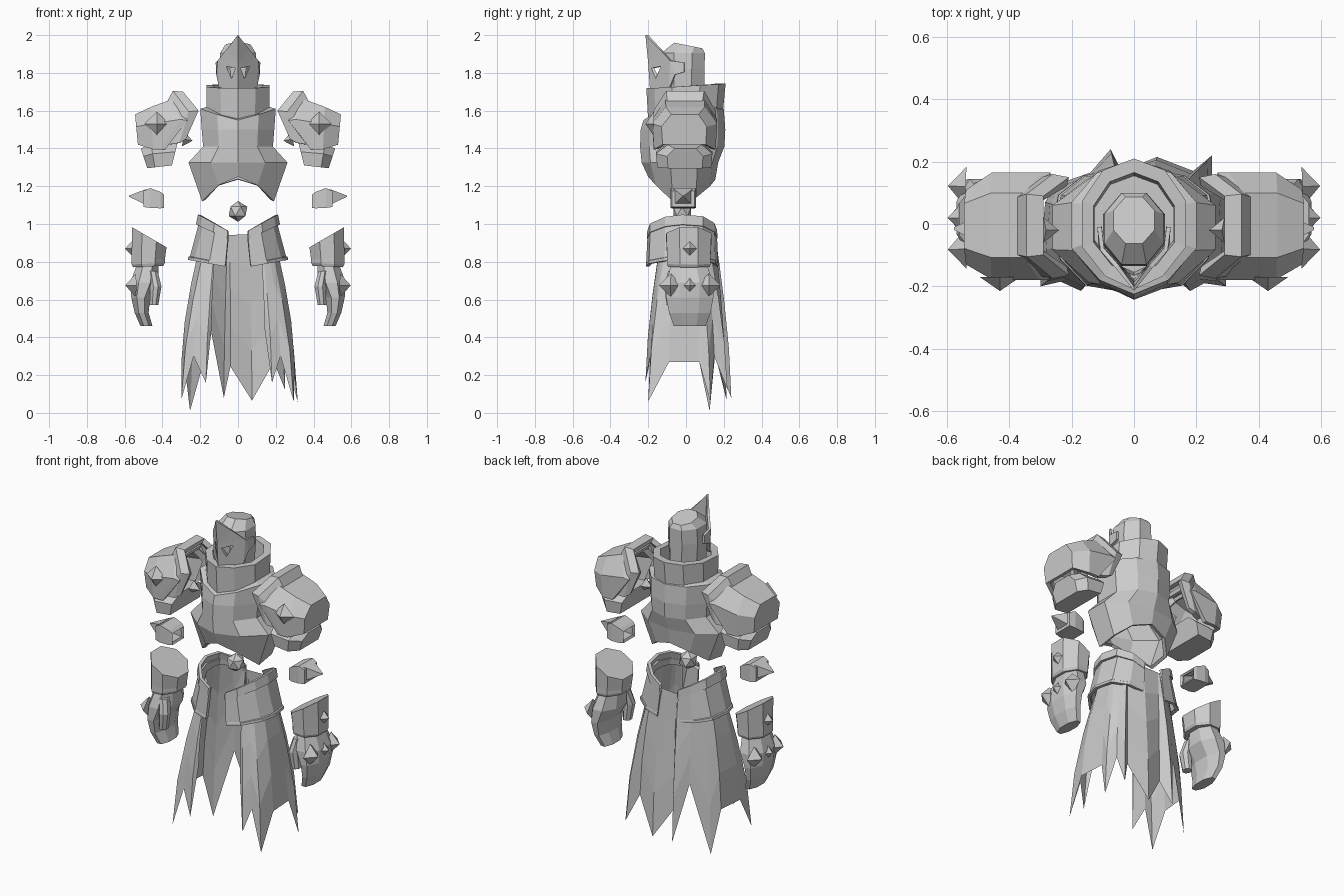
import bpy, bmesh, math
from mathutils import Vector

if "Cube" in bpy.data.objects:
    bpy.data.objects.remove(bpy.data.objects["Cube"])

steel = bpy.data.materials.new("grey_steel")
steel.diffuse_color = (0.6, 0.6, 0.6, 1)
steel.use_nodes = True
steel.node_tree.nodes["Principled BSDF"].inputs["Base Color"].default_value = steel.diffuse_color


def make(name, verts, faces, thick=0.0):
    """Mesh object from points and faces, optionally given thickness inward."""
    me = bpy.data.meshes.new(name)
    me.from_pydata(verts, [], faces)
    me.materials.append(steel)
    ob = bpy.data.objects.new(name, me)
    bpy.context.collection.objects.link(ob)
    bm = bmesh.new()
    bm.from_mesh(me)
    bmesh.ops.recalc_face_normals(bm, faces=bm.faces)
    bm.to_mesh(me)
    bm.free()
    if thick:
        mod = ob.modifiers.new("thickness", 'SOLIDIFY')
        mod.thickness = thick
        mod.offset = -1
    return ob


def loft(name, rings, cap0=True, cap1=True, closed=True, thick=0.0):
    """Skin a list of rings that have equal point counts."""
    n = len(rings[0])
    verts = [p for r in rings for p in r]
    faces = []
    for k in range(len(rings) - 1):
        for i in range(n if closed else n - 1):
            j = (i + 1) % n
            faces.append((k*n + i, k*n + j, (k+1)*n + j, (k+1)*n + i))
    if cap0:
        faces.append(tuple(range(n)))
    if cap1:
        faces.append(tuple(range((len(rings)-1)*n, len(rings)*n)))
    return make(name, verts, faces, thick)


def both(fn):
    """Run a builder for the right (+1) and left (-1) sides."""
    for s, side in ((1, "right"), (-1, "left")):
        fn(s, side)


def flip(rings, s):
    return [[(s*x, y, z) for x, y, z in r] for r in rings]


def spike(name, base, direction, r, h, s=1):
    """Four-sided pyramid stud, slightly sunk in its plate."""
    b = Vector((s*base[0], base[1], base[2]))
    d = Vector((s*direction[0], direction[1], direction[2])).normalized()
    u = Vector((0, 0, 1))
    u = (u - d*u.dot(d)).normalized()
    w = d.cross(u)
    v = [b + u*r, b + w*r, b - u*r, b - w*r, b + d*h]
    make(name, v, [(0, 1, 2, 3), (0, 1, 4), (1, 2, 4), (2, 3, 4), (3, 0, 4)])


def body_ring(z, rx, yf, yb):
    """Ten-point horizontal section with front and back ridge; z may be a list of 6."""
    zs = z if isinstance(z, (list, tuple)) else [z]*6
    half = [(0, yf), (.55*rx, .8*yf), (rx, .35*yf), (rx, .35*yb), (.6*rx, .82*yb), (0, yb)]
    right = [(x, y, h) for (x, y), h in zip(half, zs)]
    return right + [(-x, y, h) for x, y, h in right[4:0:-1]]


def oct_ring(cx, cy, rx, ry, z, slope=0.0, slope_y=0.0):
    pts = []
    for k in range(8):
        a = math.radians(22.5 + 45*k)
        dx, dy = 1.08*rx*math.cos(a), 1.08*ry*math.sin(a)
        pts.append((cx + dx, cy + dy, z + slope*dx + slope_y*dy))
    return pts


# chest armour, hollow, with an arched lower hem
loft("breastplate", [
    body_ring([1.56, 1.58, 1.62, 1.62, 1.62, 1.62], .165, -.19, .18),
    body_ring([1.55, 1.58, 1.61, 1.61, 1.61, 1.61], .2, -.225, .2),
    body_ring(1.5, .192, -.24, .208),
    body_ring(1.41, .185, -.243, .203),
    body_ring(1.325, .262, -.235, .17),
    body_ring([1.25, 1.205, 1.12, 1.14, 1.2, 1.235], .19, -.2, .155),
], cap0=False, cap1=False, thick=.02)

# standing collar with hollow inside
top = [1.72, 1.72, 1.725, 1.735, 1.74, 1.745]
loft("collar", [
    body_ring(1.54, .165, -.2, .19), body_ring(top, .167, -.21, .21),
    body_ring(top, .13, -.165, .165), body_ring(1.6, .125, -.155, .155),
], cap0=False)

# helmet skull
loft("helmet", [
    oct_ring(0, -.015, .085, .11, 1.59), oct_ring(0, -.018, .1, .117, 1.82),
    oct_ring(0, -.015, .095, .115, 1.905), oct_ring(0, .012, .066, .075, 1.945, 0, -.2),
])

# pointed visor with eye slits
mv = [(0, -.215, 2.0), (0, -.2, 1.85), (0, -.19, 1.7)]
mf = []
for s in (1, -1):
    o = len(mv)
    mv += [(s*.06, -.14, 1.925), (s*.108, -.085, 1.865), (s*.118, -.01, 1.855),
           (s*.117, -.01, 1.805), (s*.115, -.06, 1.79), (s*.1, -.09, 1.72)]
    mf += [(0, 1, o), (o, 1, o+1), (1, 2, o+5, o+1), (o+1, o+5, o+4), (o+1, o+4, o+3, o+2)]
visor = make("visor", mv, mf, .014)
for s in (1, -1):
    tri = [(s*.015, 1.825), (s*.062, 1.835), (s*.034, 1.77)]
    cut = loft("eye_cutter", [[(x, y, z) for x, z in tri] for y in (-.3, -.125)])
    cut.hide_render = True
    mod = visor.modifiers.new("eye", 'BOOLEAN')
    mod.operation = 'DIFFERENCE'
    mod.object = cut
bpy.context.view_layer.update()
visor.data = bpy.data.meshes.new_from_object(
    visor.evaluated_get(bpy.context.evaluated_depsgraph_get()))
visor.modifiers.clear()
for ob in [o for o in bpy.data.objects if o.name.startswith("eye_cutter")]:
    bpy.data.objects.remove(ob)


def arch(xt, zt, xb, zb, yf, yb, bulge=0.0):
    """Slanted arched section of a shoulder plate; bulge moves its sides toward the chest."""
    prof = [(yf*.95, 0), (yf, .6), (.6*yf, 1), (.6*yb, 1), (yb, .6), (yb*.95, 0)]
    return [(xb + (xt - xb)*t - (bulge if t == .6 else 0), y, zb + (zt - zb)*t)
            for y, t in prof]


def shoulder(s, side):
    # hollow flange and dome, with a solid lame below
    loft(side + "_shoulder_flange", flip([
        arch(.29, 1.70, .275, 1.45, -.165, .15, .075),
        arch(.345, 1.705, .31, 1.43, -.175, .16, .07),
        arch(.385, 1.63, .37, 1.42, -.16, .14, .05)], s), False, False, False, thick=.03)
    loft(side + "_shoulder_dome", flip([
        arch(.315, 1.65, .385, 1.395, -.178, .165, .075),
        arch(.35, 1.66, .41, 1.395, -.18, .165, .07),
        arch(.46, 1.62, .45, 1.395, -.178, .165),
        arch(.545, 1.58, .53, 1.42, -.13, .11)], s), False, True, False, thick=.025)
    loft(side + "_shoulder_lame", flip([
        arch(.32, 1.43, .35, 1.31, -.16, .14), arch(.46, 1.42, .44, 1.30, -.16, .14),
        arch(.515, 1.40, .48, 1.295, -.1, .09)], s))
    spike(side + "_shoulder_stud", (.43, -.17, 1.53), (0, -1, 0), .065, .045, s)
    spike(side + "_armpit_stud", (.29, -.02, 1.45), (-1, 0, -.2), .04, .05, s)


both(shoulder)


def elbow(s, side):
    # open cup with a pointed tip
    def box(x, w, z0, z1):
        return [(x, -.015 - w, z0), (x, -.015 + w, z0), (x, -.015 + w, z1), (x, -.015 - w, z1)]
    loft(side + "_elbow_guard", flip([
        box(.392, .055, 1.085, 1.155), box(.41, .062, 1.083, 1.17),
        box(.465, .067, 1.085, 1.19), box(.5, .06, 1.09, 1.175)], s), cap0=False, thick=.018)
    loft(side + "_elbow_point", flip([
        box(.485, .05, 1.1, 1.185), box(.578, .004, 1.145, 1.15)], s))


both(elbow)


def gauntlet(s, side):
    # slanted cuff, mitten hand, thumb, studs
    loft(side + "_cuff", flip([
        oct_ring(.475, .015, .08, .11, .775, -.05), oct_ring(.475, .015, .088, .115, .79, -.05),
        oct_ring(.475, .015, .088, .115, .82, .1),
        oct_ring(.47, .015, .092, .12, .93, .58)], s))
    loft(side + "_hand", flip([
        oct_ring(.475, .015, .055, .09, .8), oct_ring(.495, .02, .075, .125, .69),
        oct_ring(.515, .02, .05, .125, .61), oct_ring(.51, .02, .037, .11, .53),
        oct_ring(.485, .02, .032, .085, .46)], s))
    loft(side + "_thumb", flip([
        oct_ring(.45, -.06, .025, .035, .75), oct_ring(.435, -.08, .03, .035, .67),
        oct_ring(.445, -.075, .023, .028, .57)], s))
    spike(side + "_cuff_stud", (.545, .02, .87), (1, 0, 0), .055, .053, s)
    for y in (-.08, .02, .12):
        spike(side + "_knuckle_stud", (.54, y, .675), (1, .4*(y - .02), 0), .063, .057, s)


both(gauntlet)

# floating core gem
bm = bmesh.new()
bmesh.ops.create_icosphere(bm, subdivisions=1, radius=.055)
bmesh.ops.translate(bm, verts=bm.verts, vec=(0, -.02, 1.067))
gem = make("core_gem", [], [])
bm.to_mesh(gem.data)
bm.free()


def hip(s, side):
    # curved hip guard with raised rim at top and bottom
    path = [(.055, -.205), (.125, -.19), (.19, -.11), (.212, -.02),
            (.195, .09), (.13, .15), (.06, .165)]
    rows = [(0, 1.0), (.22, 1.05), (.23, .99), (.92, 1.2), (.93, 1.24), (1, 1.25)]
    rings = []
    for f, k in rows:
        ring = []
        for x, y in path:
            u = (x - .055)/.157
            zt, zb = .965 + .085*u, .775 + .035*u
            ring.append((x*k, y*(1 + (k - 1)*.15), zt + (zb - zt)*f))
        rings.append(ring)
    loft(side + "_hip_guard", flip(rings, s), False, False, False, thick=.018)


both(hip)

# torn cloth skirt, open at the front, running from right round the back to left
hem = [(.14, -.18, .45), (.18, -.215, .16), (.225, -.19, .3), (.295, -.2, .06),
       (.3, -.09, .27), (.29, .07, .27), (.317, .13, .055), (.25, .15, .3),
       (.25, .22, .12), (.19, .17, .27), (.074, .215, .065), (-.04, .17, .245),
       (-.075, .24, .08), (-.14, .165, .42), (-.254, .125, .01), (-.285, .07, .27),
       (-.3, -.09, .27), (-.3, -.2, .07), (-.235, -.185, .3), (-.17, -.215, .16),
       (-.14, -.18, .45)]
rows = []
for t in (0, .2, .42, .7, 1):
    u = 1 - (1 - t)**1.6
    ring = []
    for x, y, z in hem:
        a = math.atan2(x, -y)
        x0, y0 = .185*math.sin(a), -.16*math.cos(a)
        z0 = .93 + .05*abs(math.sin(a))
        ring.append((x0 + (x - x0)*u, y0 + (y - y0)*u, z0 + (z - z0)*t))
    rows.append(ring)
loft("torn_skirt", rows, False, False, False)
